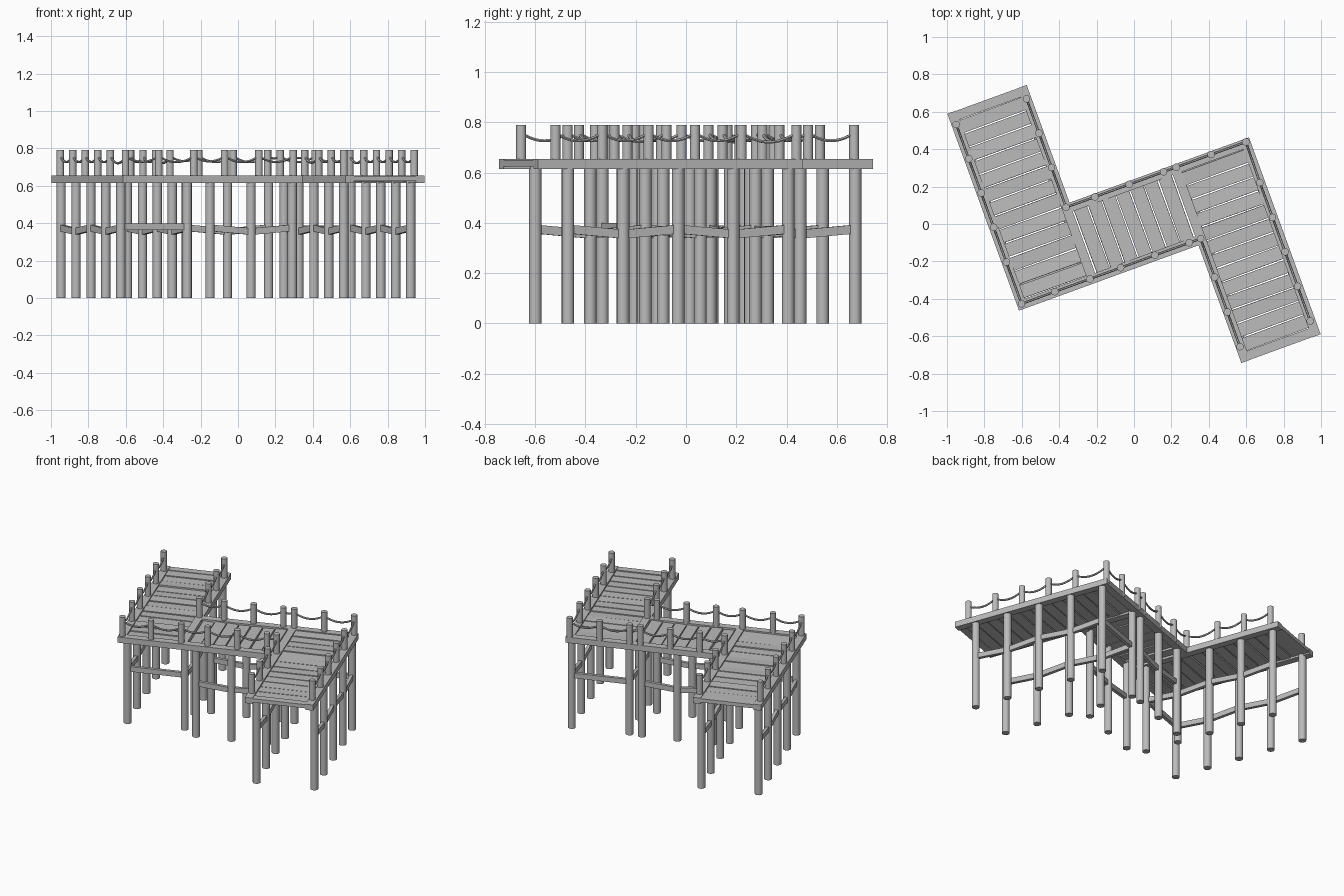
import bpy, bmesh, math, random
from mathutils import Matrix, Vector

random.seed(4)
cube = bpy.data.objects.get("Cube")
if cube:
    bpy.data.objects.remove(cube)

TURN = Matrix.Rotation(math.radians(20), 4, 'Z')
RAIL_LOW, RAIL_TOP = 0.615, 0.655

grey = bpy.data.materials.new("weathered_grey")
grey.use_nodes = True
grey.diffuse_color = (0.5, 0.5, 0.5, 1)
grey.node_tree.nodes["Principled BSDF"].inputs["Base Color"].default_value = (0.5, 0.5, 0.5, 1)


def finish(name, bm, smooth=False):
    """Turn a bmesh into an object, rotated into the pier's heading."""
    bm.transform(TURN)
    mesh = bpy.data.meshes.new(name)
    bm.to_mesh(mesh)
    bm.free()
    mesh.materials.append(grey)
    obj = bpy.data.objects.new(name, mesh)
    bpy.context.collection.objects.link(obj)
    if smooth:
        bpy.ops.object.select_all(action='DESELECT')
        obj.select_set(True)
        bpy.context.view_layer.objects.active = obj
        bpy.ops.object.shade_smooth_by_angle(angle=math.radians(40))
    return obj


def box(bm, centre, size, turn=Matrix.Identity(4)):
    m = Matrix.Translation(centre) @ turn @ Matrix.Diagonal((*size, 1))
    bmesh.ops.create_cube(bm, size=1, matrix=m)


def pole(bm, x, y, low, high, radius):
    bmesh.ops.create_cone(bm, cap_ends=True, segments=14, radius1=radius, radius2=radius,
                          depth=high - low, matrix=Matrix.Translation((x, y, (low + high) / 2)))


def bar(bm, a, b, width, height):
    """Square timber from point a to point b."""
    a, b = Vector(a), Vector(b)
    d = b - a
    turn = Matrix.Rotation(math.atan2(d.y, d.x), 4, 'Z') @ \
        Matrix.Rotation(-math.atan2(d.z, d.xy.length), 4, 'Y')
    box(bm, (a + b) / 2, (d.length, width, height), turn)


def rope(bm, a, b, sag=0.032, radius=0.0065, steps=10, sides=6):
    """Sagging rope between two posts."""
    a, b = Vector(a), Vector(b)
    side = (b - a).normalized().cross(Vector((0, 0, 1)))
    rings = []
    for i in range(steps + 1):
        t = i / steps
        c = a.lerp(b, t) - Vector((0, 0, sag * 4 * t * (1 - t)))
        rings.append([bm.verts.new(c + radius * (side * math.cos(k * math.tau / sides)
                      + Vector((0, 0, math.sin(k * math.tau / sides))))) for k in range(sides)])
    for r, s in zip(rings, rings[1:]):
        for k in range(sides):
            n = (k + 1) % sides
            bm.faces.new((r[k], r[n], s[n], s[k]))


def planks(name, low, high, count, cross, length, along_x):
    """Row of slightly uneven boards."""
    bm = bmesh.new()
    step = (high - low) / count
    for i in range(count):
        p = low + step * (i + 0.5)
        tilt = Matrix.Rotation(random.uniform(-0.008, 0.008), 4, 'Z') @ \
            Matrix.Rotation(random.uniform(-0.06, 0.06), 4, 'X' if along_x else 'Y')
        z = 0.636 + random.uniform(-0.003, 0.003)
        if along_x:
            box(bm, (cross, p, z), (length, step - 0.007, 0.02), tilt)
        else:
            box(bm, (p, cross, z), (step - 0.007, length, 0.02), tilt)
    finish(name, bm)


# Deck rails along every outer edge
bm = bmesh.new()
rail_z = (RAIL_LOW + RAIL_TOP) / 2
for s in (-1, 1):
    for u in (0.711, 0.31):
        bar(bm, (s * u, s * 0.225, rail_z), (s * u, -s * 0.895, rail_z), 0.05, 0.04)
    bar(bm, (s * 0.735, s * 0.2, rail_z), (-s * 0.285, s * 0.2, rail_z), 0.05, 0.04)
finish("deck_rails", bm)

# Deck boards, with a flat closing board at each open end
planks("left_deck_planks", -0.175, 0.845, 13, -0.51, 0.37, True)
planks("right_deck_planks", -0.845, 0.175, 13, 0.51, 0.37, True)
planks("middle_deck_planks", -0.28, 0.28, 7, 0, 0.37, False)
bm = bmesh.new()
for s in (-1, 1):
    box(bm, (s * 0.51, -s * 0.869, 0.638), (0.4, 0.05, 0.026))
finish("end_boards", bm)

# Support piles below the deck, and the braces between neighbours
def column(u, first, step=0.233, count=5):
    return [(u, first + step * i) for i in range(count)]


lines = {
    "left_outer": column(-0.703, -0.098), "left_inner": column(-0.325, -0.098),
    "right_outer": column(0.707, -0.757), "right_inner": column(0.326, -0.757),
    "middle_front": [(-0.227 + 0.234 * i, -0.185) for i in range(3)],
    "middle_back": [(-0.227 + 0.234 * i, 0.185) for i in range(3)],
}
for name, pts in lines.items():
    bm = bmesh.new()
    for x, y in pts:
        pole(bm, x, y, 0, 0.63, 0.025)
    finish(name + "_piles", bm, True)
    bm = bmesh.new()
    for i, (a, b) in enumerate(zip(pts, pts[1:])):
        dz = 0.01 if i % 2 else -0.01
        bar(bm, (*a, 0.365 - dz), (*b, 0.365 + dz), 0.022, 0.035)
    finish(name + "_braces", bm)

# Cross braces at the closed ends
bm = bmesh.new()
bar(bm, (*lines["left_outer"][0], 0.382), (*lines["left_inner"][0], 0.382), 0.022, 0.035)
bar(bm, (*lines["right_outer"][-1], 0.37), (*lines["right_inner"][-1], 0.37), 0.022, 0.035)
finish("cross_braces", bm)

# Railing posts and ropes, one run along each side of the pier
front_run = [(-0.711, v) for v in (0.825, 0.63, 0.435, 0.24, 0.042, -0.195)]
front_run += [(u, -0.195) for u in (-0.522, -0.322, -0.147, 0.048, 0.243, 0.308)]
front_run += [(0.308, v) for v in (-0.415, -0.613, -0.81)]
back_run = [(-0.311, v) for v in (0.825, 0.63, 0.435, 0.208)]
back_run += [(u, 0.208) for u in (-0.147, 0.048, 0.244, 0.316, 0.514, 0.712)]
back_run += [(0.708, v) for v in (-0.022, -0.22, -0.416, -0.612, -0.81)]
for name, run in (("front", front_run), ("back", back_run)):
    bm = bmesh.new()
    for x, y in run:
        pole(bm, x, y, 0.63, 0.79, 0.02)
    finish(name + "_railing_posts", bm, True)
    bm = bmesh.new()
    for a, b in zip(run, run[1:]):
        gap = (Vector(b) - Vector(a)).length
        rope(bm, (*a, 0.758), (*b, 0.758), sag=0.16 * gap)
    finish(name + "_railing_ropes", bm, True)
